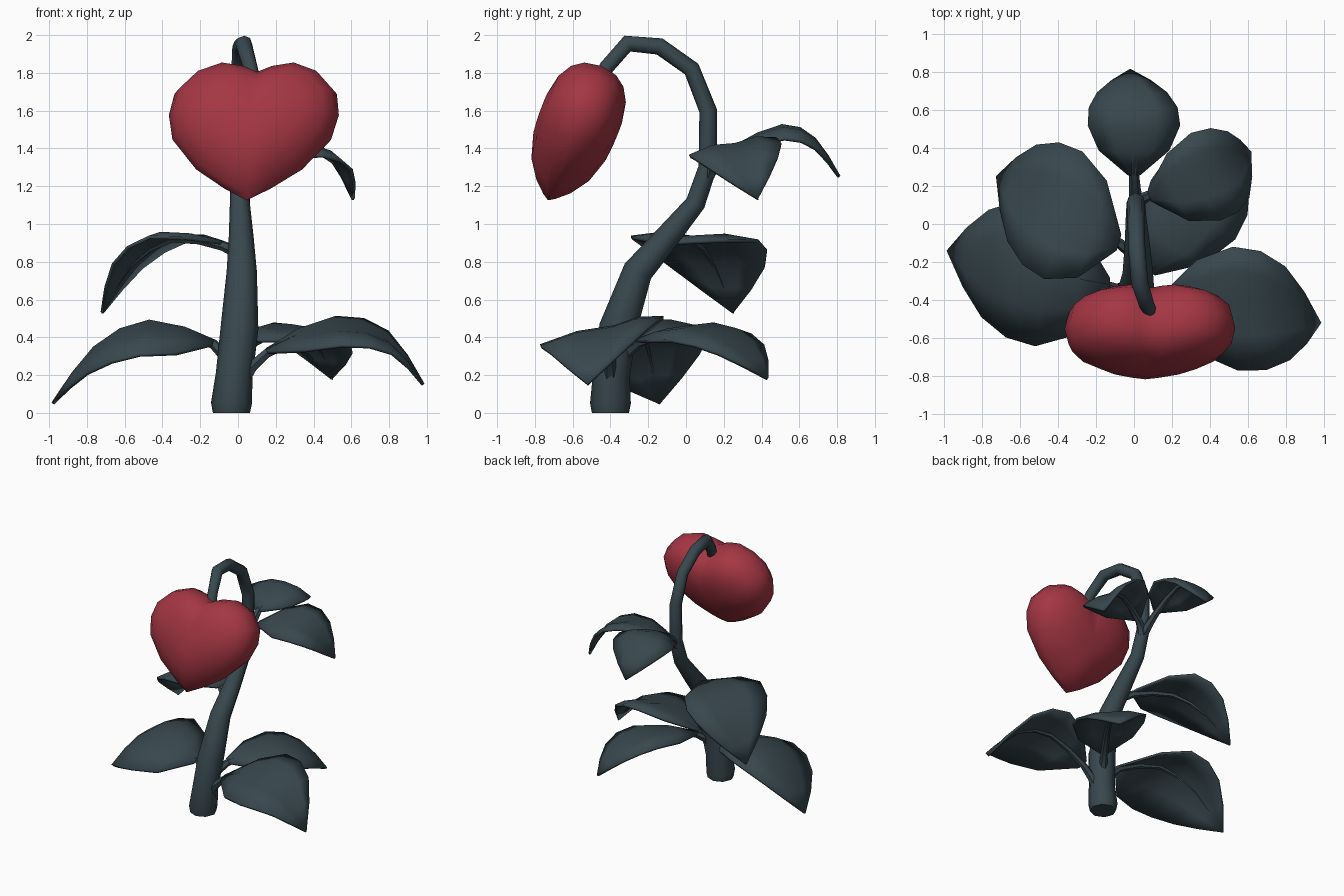
import bpy
import bmesh
import math
from mathutils import Vector

cube = bpy.data.objects.get("Cube")
if cube:
    bpy.data.objects.remove(cube, do_unlink=True)


def material(name, rgb):
    mat = bpy.data.materials.new(name)
    mat.use_nodes = True
    mat.diffuse_color = (*rgb, 1)
    mat.node_tree.nodes["Principled BSDF"].inputs["Base Color"].default_value = (*rgb, 1)
    return mat


GREEN = material("dark slate green", (0.04, 0.064, 0.076))
RED = material("crimson", (0.37, 0.037, 0.056))


def activate(obj):
    bpy.ops.object.select_all(action='DESELECT')
    obj.select_set(True)
    bpy.context.view_layer.objects.active = obj


def finish(name, bm, mat, angle):
    bmesh.ops.recalc_face_normals(bm, faces=bm.faces)
    mesh = bpy.data.meshes.new(name)
    bm.to_mesh(mesh)
    bm.free()
    mesh.materials.append(mat)
    obj = bpy.data.objects.new(name, mesh)
    bpy.context.collection.objects.link(obj)
    activate(obj)
    bpy.ops.object.shade_smooth_by_angle(angle=math.radians(angle))
    return obj


def tube(name, points, radii, resolution):
    """Tapered round tube along a path."""
    curve = bpy.data.curves.new(name, 'CURVE')
    curve.dimensions = '3D'
    curve.bevel_depth = 1
    curve.bevel_resolution = resolution
    curve.use_fill_caps = True
    spline = curve.splines.new('POLY')
    spline.points.add(len(points) - 1)
    for sp, p, r in zip(spline.points, points, radii):
        sp.co = (*p, 1)
        sp.radius = r
    curve.materials.append(GREEN)
    obj = bpy.data.objects.new(name, curve)
    bpy.context.collection.objects.link(obj)
    activate(obj)
    bpy.ops.object.convert(target='MESH')
    bpy.ops.object.shade_smooth_by_angle(angle=math.radians(50))


def smooth_path(points):
    """Two samples per segment of a Catmull-Rom path."""
    p = [Vector(q) for q in points]
    p = [2 * p[0] - p[1]] + p + [2 * p[-1] - p[-2]]
    path = []
    for i in range(1, len(p) - 2):
        a, b, c, d = p[i - 1:i + 3]
        path += [b, (9 * (b + c) - a - d) / 16]
    return path + [p[-2]]


def leaf(name, rib, left, right):
    """Arched blade around a midrib; left and right reach its widest edges."""
    path = smooth_path(rib)
    n = len(path)
    radii = [0.038 - 0.034 * (i / (n - 1)) ** 0.8 for i in range(n)]
    tube(name + "_stalk", [p - Vector((0, 0, 0.6 * r)) for p, r in zip(path, radii)], radii, 1)
    widths = (0.12, 0.76, 1, 0.96, 0.76, 0.42, 0)
    bm = bmesh.new()
    rows = []
    for centre, width in zip(path[2:], widths):
        row = []
        for v in (-1, -0.5, 0, 0.5, 1):
            side = Vector(left if v > 0 else right)
            puff = Vector((0, 0, 0.02 * width * math.sin(math.pi * abs(v))))
            row.append(bm.verts.new(centre + side * abs(v) * width + puff))
        rows.append(row)
    for a, b in zip(rows, rows[1:]):
        for k in range(4):
            bm.faces.new((a[k], a[k + 1], b[k + 1], b[k]))
    bmesh.ops.remove_doubles(bm, verts=bm.verts, dist=0.0005)
    obj = finish(name, bm, GREEN, 40)
    solid = obj.modifiers.new("thickness", 'SOLIDIFY')
    solid.thickness = 0.018
    solid.offset = 0


# Hooked stem: position and radius
stem = [(-0.035, -0.4, 0, 0.098), (-0.035, -0.4, 0.05, 0.108), (-0.02, -0.395, 0.2, 0.098),
        (0.008, -0.36, 0.45, 0.1), (0.02, -0.255, 0.75, 0.08), (0.017, -0.1, 0.93, 0.066),
        (0.01, 0.05, 1.11, 0.053), (0.01, 0.115, 1.3, 0.049), (0.01, 0.117, 1.6, 0.047),
        (0.01, 0.03, 1.82, 0.045), (0.015, -0.14, 1.94, 0.045), (0.03, -0.31, 1.955, 0.045),
        (0.065, -0.42, 1.83, 0.04), (0.08, -0.46, 1.76, 0.04)]
tube("stem", [s[:3] for s in stem], [s[3] for s in stem], 2)

# Leaves: midrib path, then the two edge offsets
leaf("lower_left_leaf",
     [(0.03, -0.4, 0.2), (0.15, -0.4, 0.33), (0.49, -0.38, 0.455), (0.77, -0.42, 0.39), (0.98, -0.52, 0.15)],
     (0.03, 0.26, 0.05), (0.06, -0.39, -0.1))
leaf("lower_back_leaf",
     [(0, -0.36, 0.28), (0.08, -0.25, 0.39), (0.29, 0.06, 0.46), (0.42, 0.28, 0.37), (0.5, 0.43, 0.18)],
     (-0.2, 0.17, -0.02), (0.24, -0.14, -0.08))
leaf("lower_right_leaf",
     [(-0.04, -0.37, 0.26), (-0.13, -0.33, 0.38), (-0.47, -0.26, 0.485), (-0.76, -0.2, 0.345), (-0.98, -0.14, 0.05)],
     (0, 0.36, -0.04), (-0.05, -0.38, -0.18))
leaf("middle_right_leaf",
     [(0, -0.17, 0.86), (-0.08, -0.1, 0.9), (-0.35, 0.03, 0.93), (-0.57, 0.15, 0.785), (-0.72, 0.25, 0.53)],
     (0.08, 0.35, -0.02), (-0.12, -0.32, 0))
leaf("upper_left_leaf",
     [(0.02, 0.12, 1.28), (0.08, 0.15, 1.36), (0.33, 0.26, 1.42), (0.51, 0.32, 1.33), (0.61, 0.38, 1.13)],
     (-0.03, 0.22, 0.03), (0.12, -0.24, -0.06))
leaf("upper_back_leaf",
     [(0.01, 0.12, 1.29), (0, 0.26, 1.41), (0, 0.51, 1.52), (-0.01, 0.68, 1.45), (-0.02, 0.81, 1.25)],
     (0.24, 0.01, -0.07), (-0.24, 0.01, -0.07))

# Heart-shaped bloom: nested outlines puffed out on both sides, thinning to the tip
half = [(0, 0.275), (0.08, 0.31), (0.2, 0.33), (0.33, 0.28), (0.43, 0.17), (0.45, 0.05),
        (0.42, -0.09), (0.28, -0.26), (0.12, -0.37), (0, -0.435)]
outline = half + [(-u, v) for u, v in reversed(half[1:-1])]
centre = Vector((0.08, -0.57, 1.53))
along = Vector((0, 0.37, 0.93))
forward = Vector((0, -0.93, 0.37))


def heart_point(u, v, scale, side):
    power = 0.43 - 1.05 * min(v, 0)
    u, v = u * scale, v * scale
    depth = 0.218 * max(0, 1 - scale ** 2.7) ** power
    depth *= 1 - 0.03 * math.exp(-(u / 0.08) ** 2)
    return centre + Vector((u + 0.08 * v, 0, 0)) + along * v + forward * depth * side


bm = bmesh.new()
layers = [(s, 1) for s in (0.3, 0.6, 0.82, 0.95)] + [(1, 0)]
layers += [(s, -1) for s in (0.95, 0.82, 0.6, 0.3)]
rings = [[bm.verts.new(heart_point(u, v, s, side)) for u, v in outline] for s, side in layers]
count = len(outline)
for a, b in zip(rings, rings[1:]):
    for i in range(count):
        j = (i + 1) % count
        bm.faces.new((a[i], a[j], b[j], b[i]))
for ring, side in ((rings[0], 1), (rings[-1], -1)):
    pole = bm.verts.new(heart_point(0, 0, 0, side))
    for i in range(count):
        bm.faces.new((ring[i], ring[(i + 1) % count], pole))
bmesh.ops.remove_doubles(bm, verts=bm.verts, dist=0.0005)
finish("heart_bloom", bm, RED, 50)
